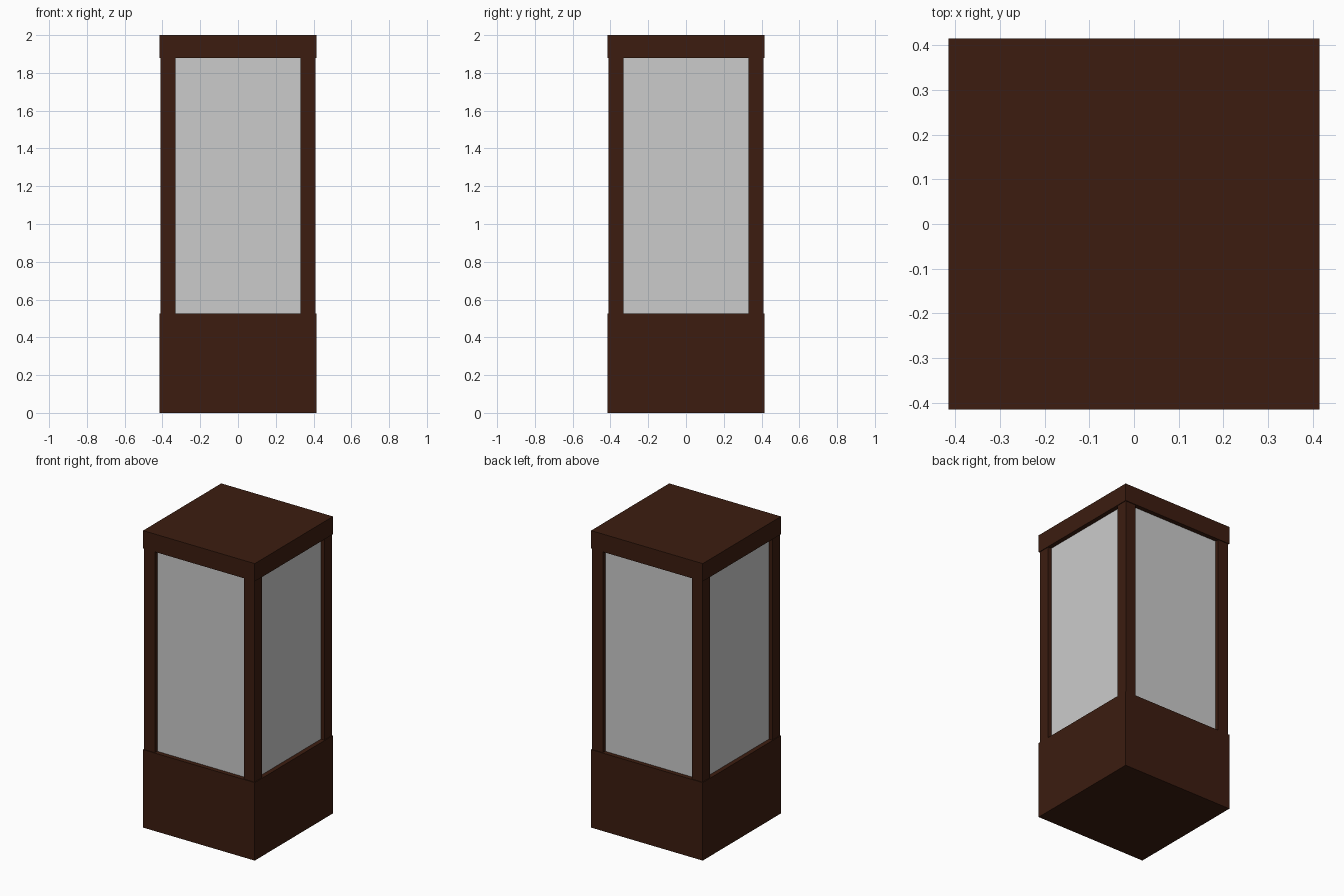
import bpy

if "Cube" in bpy.data.objects:
    bpy.data.objects.remove(bpy.data.objects["Cube"])

wood = bpy.data.materials.new("dark_wood")
wood.diffuse_color = (0.045, 0.012, 0.005, 1)
wood.use_nodes = True
wood.node_tree.nodes["Principled BSDF"].inputs["Base Color"].default_value = wood.diffuse_color


def box(name, half_x, half_y, z0, z1, x=0, y=0, mat=None):
    bpy.ops.mesh.primitive_cube_add(size=1, location=(x, y, (z0 + z1) / 2))
    ob = bpy.context.object
    ob.name = name
    ob.scale = (2 * half_x, 2 * half_y, z1 - z0)
    bpy.ops.object.transform_apply(location=False, rotation=False, scale=True)
    if mat:
        ob.data.materials.append(mat)
    return ob


HALF = 0.416                     # half width of base and cap
BASE_TOP, CAP_BOTTOM = 0.525, 1.88
POST_OUT, POST_IN = 0.411, 0.331  # outer and inner post faces
GLASS = 0.386                    # recessed glass face

# solid plinth and cap
box("base", HALF, HALF, 0, BASE_TOP, mat=wood)
box("cap", HALF, HALF, CAP_BOTTOM, 2, mat=wood)

# corner posts
half_post = (POST_OUT - POST_IN) / 2
centre = (POST_OUT + POST_IN) / 2
for sx, side in ((-1, "left"), (1, "right")):
    for sy, end in ((-1, "front"), (1, "back")):
        box(f"post_{end}_{side}", half_post, half_post, BASE_TOP, CAP_BOTTOM,
            sx * centre, sy * centre, wood)

# glass panes set back between the posts
T = 0.005
for s, fb, lr in ((-1, "front", "left"), (1, "back", "right")):
    box(f"glass_{fb}", POST_IN, T, BASE_TOP, CAP_BOTTOM, y=s * (GLASS - T))
    box(f"glass_{lr}", T, POST_IN, BASE_TOP, CAP_BOTTOM, x=s * (GLASS - T))
